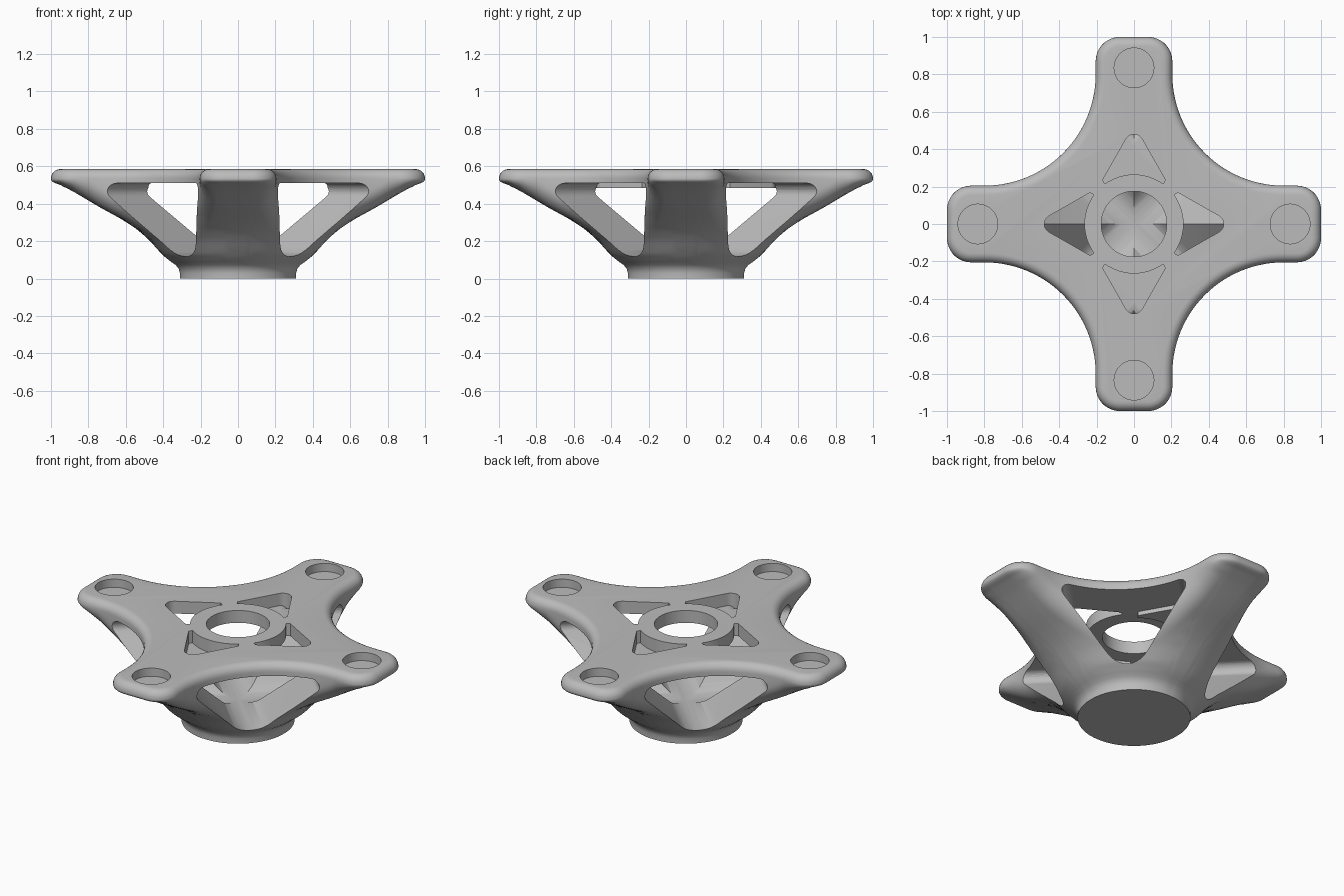
import bpy, bmesh, math
from mathutils import Vector, Matrix

if "Cube" in bpy.data.objects:
    bpy.data.objects.remove(bpy.data.objects["Cube"], do_unlink=True)

TOP, TOP_R, EDGE_R = 0.585, 0.05, 0.09      # top height, top and lower edge rounding
UNDERSIDE = [(0.36, 0.09), (0.41, 0.13), (0.475, 0.205), (0.54, 0.262), (0.62, 0.315),
             (0.74, 0.38), (0.9, 0.475), (0.96, 0.5), (1.01, 0.5)]


def underside(r):
    """Height of the revolved underside at radius r."""
    for (r0, z0), (r1, z1) in zip(UNDERSIDE, UNDERSIDE[1:]):
        if r <= r1:
            return z0 + (z1 - z0) * (r - r0) / (r1 - r0)
    return UNDERSIDE[-1][1]


def round_poly(corners, steps):
    """Polygon of (x, y, radius) corners with each corner turned into an arc."""
    out = []
    for i, (x, y, rad) in enumerate(corners):
        p = Vector((x, y))
        if rad == 0:
            out.append(p)
            continue
        d1 = (Vector(corners[i - 1][:2]) - p).normalized()
        d2 = (Vector(corners[(i + 1) % len(corners)][:2]) - p).normalized()
        half = d1.angle(d2) / 2
        c = p + (d1 + d2).normalized() * rad / math.sin(half)
        s, e = p + d1 * rad / math.tan(half) - c, p + d2 * rad / math.tan(half) - c
        a0 = math.atan2(s.y, s.x)
        sweep = (math.atan2(e.y, e.x) - a0 + math.pi) % (2 * math.pi) - math.pi
        for k in range(steps + 1):
            a = a0 + sweep * k / steps
            out.append(c + Vector((math.cos(a), math.sin(a))) * rad)
    return out


def add_prism(bm, points, low, high, matrix=Matrix()):
    """Closed prism of a flat outline between two heights."""
    rings = [[bm.verts.new(matrix @ Vector((p.x, p.y, h))) for p in points] for h in (low, high)]
    bm.faces.new(rings[0])
    bm.faces.new(rings[1])
    for i in range(len(points)):
        j = (i + 1) % len(points)
        bm.faces.new((rings[0][i], rings[0][j], rings[1][j], rings[1][i]))


def make_object(name, bm):
    bmesh.ops.recalc_face_normals(bm, faces=bm.faces)
    mesh = bpy.data.meshes.new(name)
    bm.to_mesh(mesh)
    bm.free()
    obj = bpy.data.objects.new(name, mesh)
    bpy.context.collection.objects.link(obj)
    return obj


# Plan outline: four arms joined by wide concave arcs
outline = []
for k in range(4):
    turn = Matrix.Rotation(k * math.pi / 2, 2)
    corners = [(*(turn @ Vector(c[:2])), c[2]) for c in
               ((0.205, -0.205, 0.0), (1, -0.205, 0.13), (1, 0.205, 0.13), (0.205, 0.205, 0.0))]
    outline += round_poly(corners, 9)[1:-1]
    joint = [(*(turn @ Vector(c)), r) for c, r in
             (((1, 0.205), 0), ((0.205, 0.205), 0.595), ((0.205, 1), 0))]
    outline += round_poly(joint, 28)[1:-1]
n = len(outline)
normals = []
for i in range(n):
    t = (outline[(i + 1) % n] - outline[i - 1]).normalized()
    normals.append(Vector((t.y, -t.x)))


def inset(d):
    return [p - m * d for p, m in zip(outline, normals)]


# Body: rings from the flat top, round the edge, along the underside to the foot
layers = []
for k in range(7):
    a = math.pi / 2 * k / 6
    z = TOP - TOP_R * (1 - math.cos(a))
    layers.append([(p.x, p.y, z) for p in inset(TOP_R * (1 - math.sin(a)))])
drop = [min(EDGE_R, TOP - TOP_R - 0.005 - underside(p.length)) for p in outline]
for k in range(8):
    b = math.pi / 2 * k / 7
    ring = inset(EDGE_R * (1 - math.cos(b)))
    layers.append([(p.x, p.y, underside(p.length) + h * (1 - math.sin(b)))
                   for p, h in zip(ring, drop)])
rim = inset(EDGE_R)
for k in range(1, 13):
    ring = []
    for p in rim:
        r = p.length + (0.36 - p.length) * k / 12
        q = p.normalized() * r
        ring.append((q.x, q.y, underside(r)))
    layers.append(ring)
for r, z in ((0.335, 0.073), (0.318, 0.052), (0.312, 0.03), (0.312, 0)):
    layers.append([(*(p.normalized() * r), z) for p in rim])

bm = bmesh.new()
rings = [[bm.verts.new(co) for co in layer] for layer in layers]
for upper, lower in zip(rings, rings[1:]):
    for i in range(n):
        j = (i + 1) % n
        bm.faces.new((upper[i], upper[j], lower[j], lower[i]))
bm.faces.new(rings[0])
bm.faces.new(rings[-1])
body = make_object("spider_bracket", bm)

# Rounded triangular windows running diagonally through the body
cutters = []
window = round_poly([(0, 0.04, 0.14), (0.395, 0.51, 0.045), (-0.395, 0.51, 0.045)], 10)
for name, angle in (("window_cutter_a", 45), ("window_cutter_b", -45)):
    bm = bmesh.new()
    m = Matrix.Rotation(math.radians(angle), 4, 'Z') @ Matrix.Rotation(math.pi / 2, 4, 'X')
    add_prism(bm, window, -1.2, 1.2, m)
    cutters.append(make_object(name, bm))


def circle(x, y, r, steps=48):
    return [Vector((x + r * math.cos(2 * math.pi * k / steps),
                    y + r * math.sin(2 * math.pi * k / steps))) for k in range(steps)]


# Holes in the top: centre bore, four triangles, four blind sockets
bm = bmesh.new()
add_prism(bm, circle(0, 0, 0.175), 0.45, 0.7)
arc = [(0.265 * math.cos(a), 0.265 * math.sin(a), 0)
       for a in (math.radians(36 - 6 * k) for k in range(13))]
triangle = round_poly(arc + [(0.235, -0.168, 0), (0.53, 0, 0.05), (0.235, 0.168, 0)], 10)
for k in range(4):
    turn = Matrix.Rotation(k * math.pi / 2, 4, 'Z')
    add_prism(bm, triangle, 0.485, 0.7, turn)
    add_prism(bm, circle(0.835, 0, 0.106), 0.535, 0.7, turn)
cutters.append(make_object("hole_cutter", bm))

# Cut the openings
bpy.ops.object.select_all(action='DESELECT')
body.select_set(True)
bpy.context.view_layer.objects.active = body
for cutter in cutters:
    cutter.hide_render = True
    mod = body.modifiers.new(cutter.name, 'BOOLEAN')
    mod.operation, mod.solver, mod.object = 'DIFFERENCE', 'EXACT', cutter
    bpy.ops.object.modifier_apply(modifier=mod.name)
    bpy.data.objects.remove(cutter, do_unlink=True)
bpy.ops.object.shade_smooth_by_angle(angle=math.radians(38))

# Single grey metal
grey = bpy.data.materials.new("satin_grey")
grey.use_nodes = True
grey.diffuse_color = (0.5, 0.5, 0.5, 1)
grey.node_tree.nodes["Principled BSDF"].inputs["Base Color"].default_value = (0.5, 0.5, 0.5, 1)
body.data.materials.clear()
body.data.materials.append(grey)
